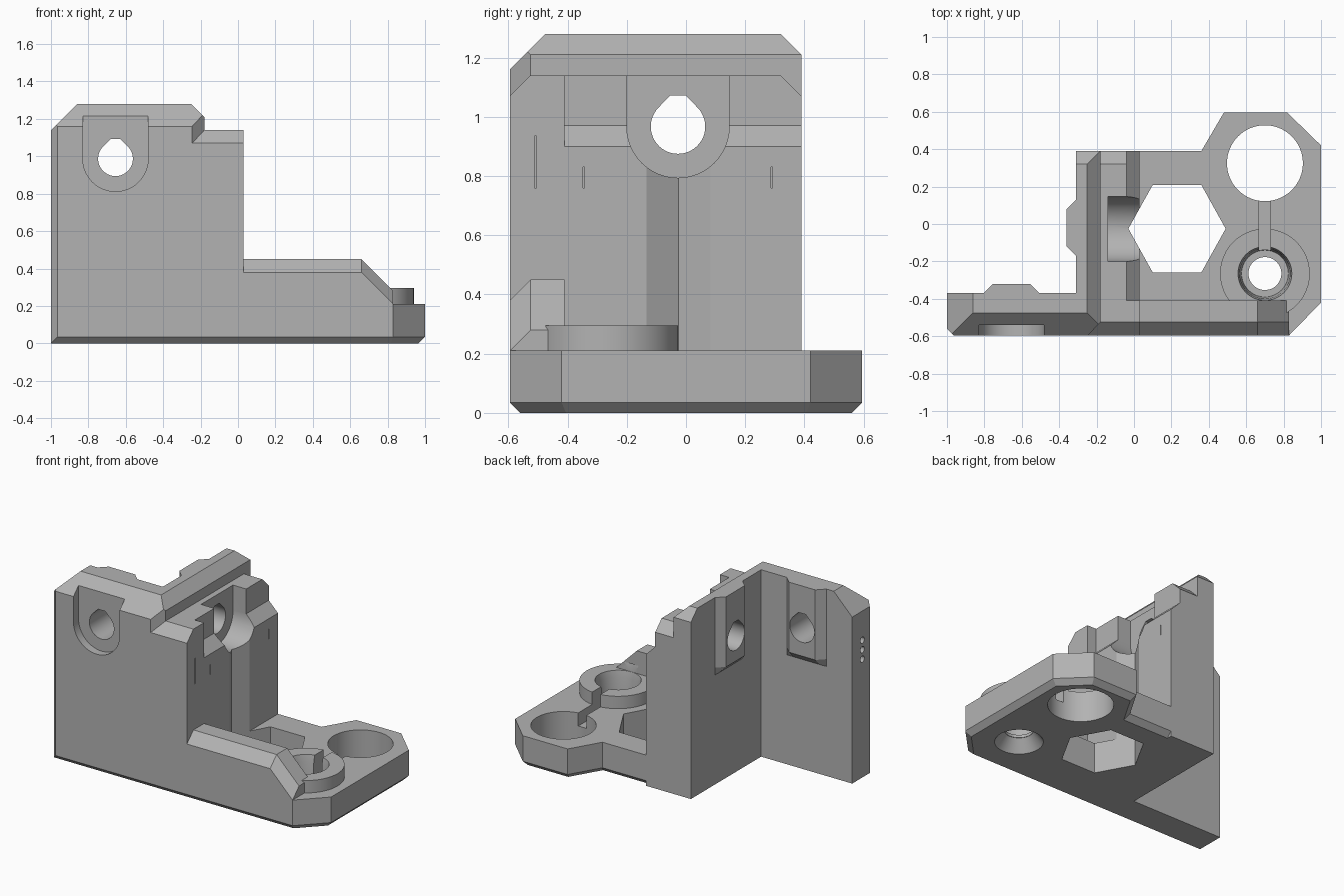
import bpy, bmesh, math
from mathutils import Vector

cube = bpy.data.objects.get("Cube")
if cube:
    bpy.data.objects.remove(cube, do_unlink=True)

grey = bpy.data.materials.new("light_grey")
grey.use_nodes = True
COLOUR = (0.45, 0.45, 0.45, 1)
grey.diffuse_color = COLOUR
grey.node_tree.nodes["Principled BSDF"].inputs["Base Color"].default_value = COLOUR

F = -0.595   # front face
B = 0.39     # back face of the side wall
PLACE = {"x": lambda t, p: (t, p[0], p[1]),
         "y": lambda t, p: (p[0], t, p[1]),
         "z": lambda t, p: (p[0], p[1], t)}


def loft(name, axis, sections):
    """Solid through equal-length outlines placed along an axis."""
    bm = bmesh.new()
    rings = [[bm.verts.new(PLACE[axis](t, p)) for p in pts] for t, pts in sections]
    for a, b in zip(rings, rings[1:]):
        for i in range(len(a)):
            j = (i + 1) % len(a)
            bm.faces.new((a[i], a[j], b[j], b[i]))
    bm.faces.new(rings[0])
    bm.faces.new(rings[-1])
    bmesh.ops.recalc_face_normals(bm, faces=bm.faces)
    mesh = bpy.data.meshes.new(name)
    bm.to_mesh(mesh)
    bm.free()
    mesh.materials.append(grey)
    ob = bpy.data.objects.new(name, mesh)
    bpy.context.scene.collection.objects.link(ob)
    return ob


def prism(name, axis, pts, a, b):
    return loft(name, axis, [(a, pts), (b, pts)])


def circle(cx, cy, r, n=48, start=0.0, sweep=math.tau):
    steps = n if sweep == math.tau else n - 1
    return [(cx + r * math.cos(start + sweep * i / steps),
             cy + r * math.sin(start + sweep * i / steps)) for i in range(n)]


def u_shape(cx, cz, r, top):
    return circle(cx, cz, r, 25, math.pi, math.pi) + [(cx + r, top), (cx - r, top)]


def teardrop(cx, cz, r):
    """Round hole with a small flattened peak."""
    arc = circle(cx, cz, r, 33, math.radians(135), math.radians(270))
    return arc + [(cx + 0.027, cz + 0.105), (cx - 0.027, cz + 0.105)]


def rect(x0, y0, x1, y1):
    return [(x0, y0), (x1, y0), (x1, y1), (x0, y1)]


# Tall L-shaped wall
body = prism("bracket_body", "z", [(-0.965, F), (-0.245, F), (-0.18, -0.525), (-0.18, B),
             (-0.31, B), (-0.31, -0.37), (-1, -0.37), (-1, -0.56)], 0, 1.28)
wall_cuts = [
    prism("front_chamfer", "x", [(F - 0.1, 1.06), (F, 1.16), (-0.475, 1.28), (-0.375, 1.38), (F - 0.1, 1.38)], -1.2, 0.2),
    prism("foot_chamfer", "x", [(F - 0.1, 0.135), (F + 0.135, -0.1), (F - 0.1, -0.1)], -1.2, 0.2),
    prism("left_chamfer", "y", [(-1.1, 1.04), (-0.76, 1.38), (-1.1, 1.38)], -0.8, -0.2),
    prism("right_chamfer", "y", [(-0.08, 1.11), (-0.35, 1.38), (-0.08, 1.38)], -0.8, 0.6),
    prism("back_chamfer", "x", [(B + 0.1, 1.11), (0.22, 1.38), (B + 0.1, 1.38)], -0.5, 0.2),
]

# Lower stepped block against the wall, with a shelf cut along its right edge
step = prism("step_block", "x", [(F + 0.035, 0), (F, 0.035), (F, 1.07), (F + 0.07, 1.14),
             (0.32, 1.14), (B, 1.07), (B, 0)], -0.25, 0.03)
step_cuts = [prism("shelf_cut", "y", [(-0.04, 1.3), (-0.04, 0.97), (0.03, 0.9), (0.1, 0.83),
                                      (0.1, 1.3)], -0.41, 0.6)]

# Base plate with a chamfered foot
rim = [(-0.25, F), (0.83, F), (1, -0.42), (1, 0.42), (0.82, 0.595), (0.48, 0.595), (0.36, B), (-0.25, B)]
foot = [(-0.25, F + 0.035), (0.815, F + 0.035), (0.965, -0.405), (0.965, 0.405),
        (0.805, 0.56), (0.5, 0.56), (0.38, 0.355), (-0.25, 0.355)]
base = loft("base_plate", "z", [(0, foot), (0.035, rim), (0.21, rim)])


# Front rib sloping down to the right
def rib_section(drop):
    return [(F, 0.1), (F, 0.38 - drop), (F + 0.07, 0.45 - drop), (-0.41, 0.45 - drop), (-0.41, 0.1)]


rib = loft("front_rib", "x", [(0, rib_section(0)), (0.66, rib_section(0)), (0.83, rib_section(0.17))])
collar = prism("rod_collar", "z", circle(0.7, -0.265, 0.24), 0.1, 0.295)


# Raised pads on the inner wall faces
def pad(name, centre, wall, swap):
    def outline(out):
        pts = [(-0.15, -0.05), (-0.15, 0), (-0.1, out), (0.1, out), (0.15, 0), (0.15, -0.05)]
        pts = [(centre + u, wall + v) for u, v in pts]
        return [(-v, u) for u, v in pts] if swap else pts
    return loft(name, "z", [(0.75, outline(0.001)), (0.8, outline(0.05)), (1.28, outline(0.05))])


front_pad = pad("front_pad", -0.655, -0.37, False)
side_pad = pad("side_pad", -0.02, 0.31, True)

# Holes, pockets and slots
hexagon = [(0.23 + 0.26 * math.cos(i * math.pi / 3), -0.025 + 0.27 * math.sin(i * math.pi / 3)) for i in range(6)]
cuts = [
    prism("nut_opening", "z", hexagon, -0.1, 0.85),
    prism("large_hole", "z", circle(0.7, 0.325, 0.203, 64), -0.1, 0.5),
    prism("rod_hole", "z", circle(0.7, -0.265, 0.088), -0.1, 0.5),
    loft("rod_bore", "z", [(0.1, circle(0.7, -0.265, 0.125)), (0.25, circle(0.7, -0.265, 0.135)),
                           (0.35, circle(0.7, -0.265, 0.155))]),
    loft("rod_countersink", "z", [(-0.02, circle(0.7, -0.265, 0.165)), (0.08, circle(0.7, -0.265, 0.09))]),
    prism("collar_slot", "z", rect(0.668, -0.2, 0.73, 0.2), 0.12, 0.5),
    prism("front_pocket", "y", u_shape(-0.655, 0.987, 0.175, 1.5), -0.8, -0.54),
    prism("front_hole", "y", teardrop(-0.655, 0.987, 0.093), -0.8, -0.2),
    prism("side_pocket", "x", u_shape(-0.027, 0.967, 0.173, 1.4), -0.14, 0.3),
    prism("side_hole", "x", teardrop(-0.027, 0.967, 0.092), -0.6, 0.3),
]
for y, top in ((-0.508, 0.935), (-0.345, 0.83), (0.29, 0.83)):
    cuts.append(prism("slit", "x", rect(y - 0.003, 0.76, y + 0.003, top), -0.1, 0.2))
for z in (0.81, 0.875, 0.94):
    cuts.append(prism("pin_hole", "x", circle(-0.48, z, 0.022, 16), -1.1, -0.9))


def combine(target, others, operation):
    """Apply booleans in order and drop the helper solids."""
    for other in others:
        mod = target.modifiers.new(other.name, "BOOLEAN")
        mod.operation, mod.solver, mod.object = operation, "EXACT", other
    bpy.context.view_layer.update()
    result = target.evaluated_get(bpy.context.evaluated_depsgraph_get())
    mesh = bpy.data.meshes.new_from_object(result)
    target.modifiers.clear()
    target.data = mesh
    for other in others:
        bpy.data.objects.remove(other, do_unlink=True)


combine(body, wall_cuts, "DIFFERENCE")
combine(step, step_cuts, "DIFFERENCE")
combine(body, [step, base, rib, collar, front_pad, side_pad], "UNION")
combine(body, cuts, "DIFFERENCE")

bpy.context.view_layer.objects.active = body
body.select_set(True)
bpy.ops.object.shade_smooth_by_angle(angle=math.radians(20))
